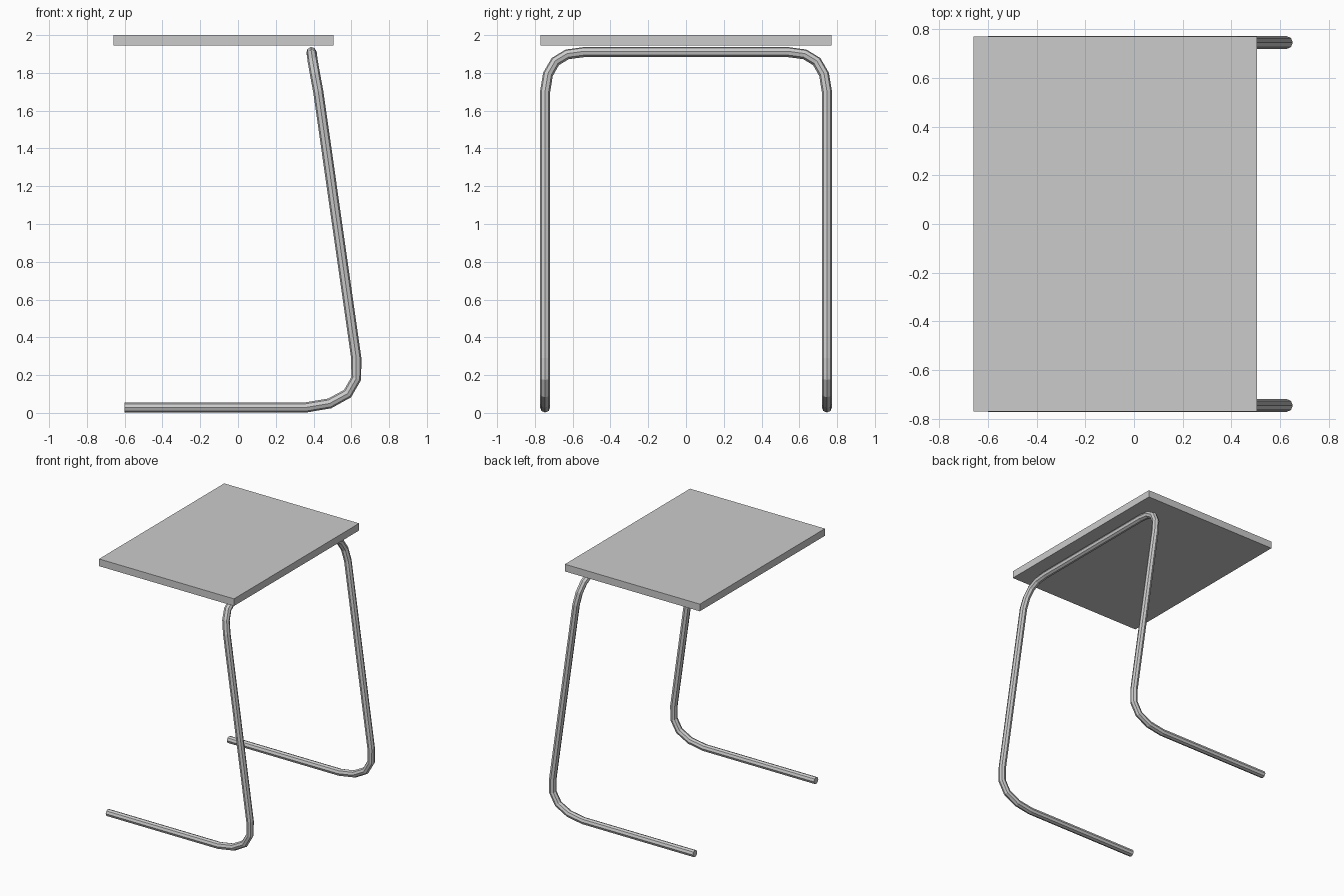
import bpy

if "Cube" in bpy.data.objects:
    bpy.data.objects.remove(bpy.data.objects["Cube"])

# Table top: thin flat slab
bpy.ops.mesh.primitive_cube_add(size=1, location=(-0.077, 0, 1.972))
top = bpy.context.object
top.name = "table_top"
top.scale = (1.164, 1.542, 0.056)
bpy.ops.object.transform_apply(location=False, rotation=False, scale=True)

# Half of the bent tube path: foot, lower bend, leaning leg, upper bend
half = [
    (-0.60, 0.746, 0.029), (0.36, 0.746, 0.029), (0.485, 0.746, 0.050),
    (0.580, 0.746, 0.102), (0.626, 0.746, 0.182), (0.626, 0.746, 0.290),
    (0.425, 0.746, 1.700), (0.408, 0.731, 1.792), (0.396, 0.692, 1.860),
    (0.391, 0.629, 1.898), (0.389, 0.540, 1.910),
]
path = half + [(x, -y, z) for x, y, z in reversed(half)]

# Tube frame: one continuous eight-sided tube with closed ends
curve = bpy.data.curves.new("tube_frame", "CURVE")
curve.dimensions = "3D"
curve.bevel_depth = 0.027
curve.bevel_resolution = 2
curve.use_fill_caps = True
spline = curve.splines.new("POLY")
spline.points.add(len(path) - 1)
for point, co in zip(spline.points, path):
    point.co = (*co, 1)
spline.use_smooth = False
frame = bpy.data.objects.new("tube_frame", curve)
bpy.context.collection.objects.link(frame)

# Turn the frame into flat-faced mesh
bpy.ops.object.select_all(action="DESELECT")
frame.select_set(True)
bpy.context.view_layer.objects.active = frame
bpy.ops.object.convert(target="MESH")
bpy.ops.object.shade_flat()
